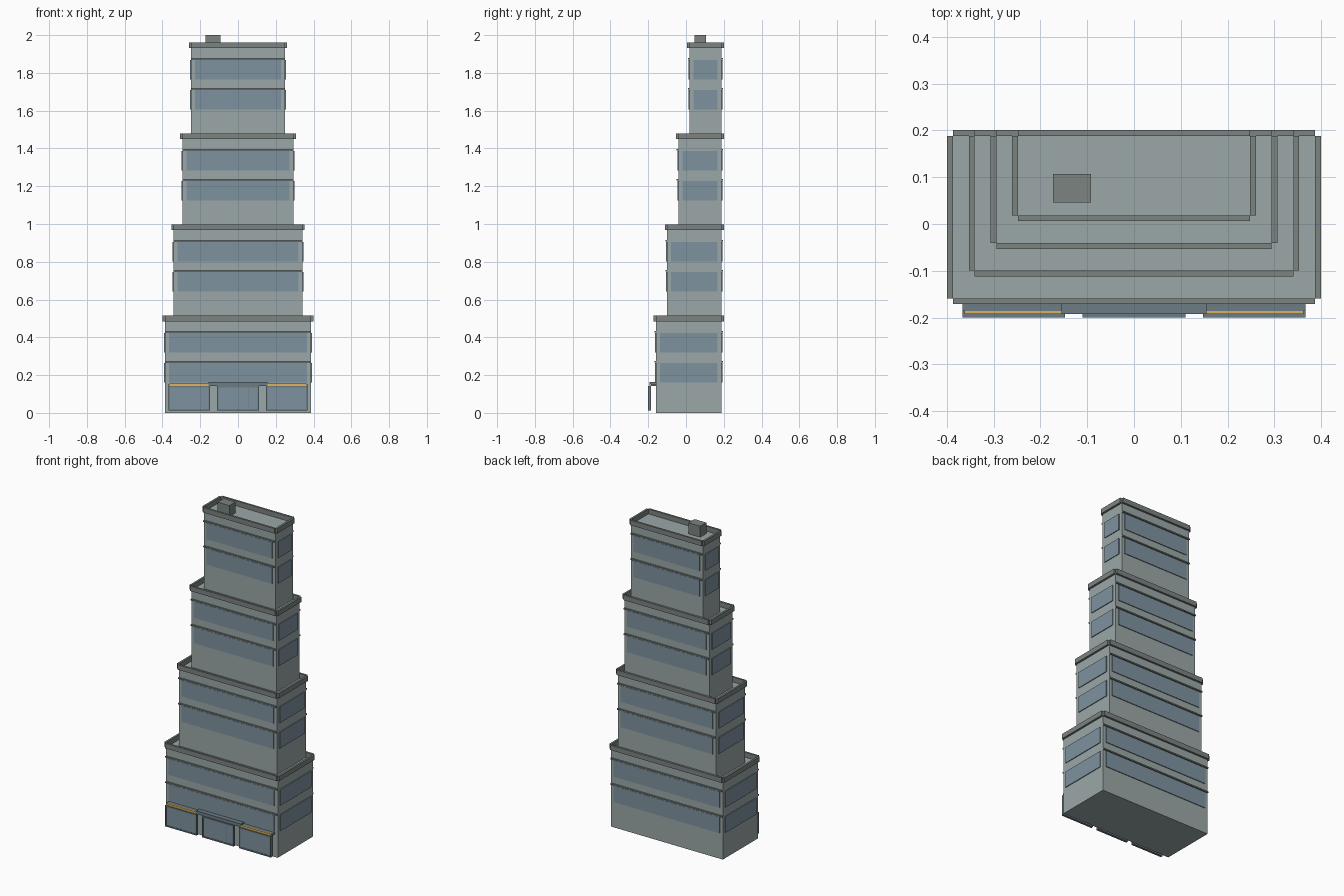
import bpy, bmesh

if "Cube" in bpy.data.objects:
    bpy.data.objects.remove(bpy.data.objects["Cube"])

def material(name, r, g, b):
    m = bpy.data.materials.new(name)
    m.diffuse_color = (r, g, b, 1)
    m.use_nodes = True
    m.node_tree.nodes["Principled BSDF"].inputs["Base Color"].default_value = m.diffuse_color
    return m

WALL = material("wall", 0.33, 0.39, 0.39)
TRIM = material("trim", 0.20, 0.23, 0.22)
GLASS = material("glass", 0.21, 0.29, 0.35)
FRAME = material("frame", 0.15, 0.20, 0.23)
GOLD = material("gold", 0.75, 0.45, 0.10)

def boxes(name, mat, items):
    """One object from axis-aligned boxes (x0, x1, y0, y1, z0, z1)."""
    bm = bmesh.new()
    for x0, x1, y0, y1, z0, z1 in items:
        for v in bmesh.ops.create_cube(bm, size=1)["verts"]:
            v.co = (x1 if v.co.x > 0 else x0,
                    y1 if v.co.y > 0 else y0,
                    z1 if v.co.z > 0 else z0)
    me = bpy.data.meshes.new(name)
    bm.to_mesh(me)
    bm.free()
    me.materials.append(mat)
    ob = bpy.data.objects.new(name, me)
    bpy.context.collection.objects.link(ob)
    return ob

BACK = 0.188      # shared rear wall plane
RAIL = 0.0125     # parapet thickness
PROUD = 0.005     # how far the glass stands off the wall

base = 0.0
for i in range(4):
    n = f"tier_{i + 1}"
    w = 0.387 - 0.0463 * i
    front = -0.159 + 0.0592 * i
    roof = 0.485 + 0.482 * i

    # setback block
    boxes(n + "_block", WALL, [(-w, w, front, BACK, base, roof)])

    # parapet rails with open corners
    z = (roof, roof + 0.031)
    boxes(n + "_parapet", TRIM, [
        (-w, w, front - RAIL, front, *z), (-w, w, BACK, BACK + RAIL, *z),
        (-w - RAIL, -w, front, BACK, *z), (w, w + RAIL, front, BACK, *z)])

    # ribbon windows on four sides, ledges on front and back
    glass, ledges = [], []
    for floor in range(2):
        top = roof - 0.063 - 0.159 * floor
        z = (top - 0.102, top)
        m = 0.021
        glass += [(-w + m, w - m, front - PROUD, front + 0.002, *z),
                  (-w + m, w - m, BACK - 0.002, BACK + PROUD, *z),
                  (-w - PROUD, -w + 0.002, front + m, BACK - m, *z),
                  (w - 0.002, w + PROUD, front + m, BACK - m, *z)]
        z = (top + 0.003, top + 0.011)
        ledges += [(-w, w, front - 0.009, front, *z),
                   (-w, w, BACK, BACK + 0.009, *z)]
    boxes(n + "_windows", GLASS, glass)
    boxes(n + "_ledges", TRIM, ledges)
    base = roof

# rooftop plant box
boxes("roof_unit", TRIM, [(-0.173, -0.092, 0.046, 0.107, roof, 2.0)])

# street-level shopfront bays: frame bars around glass
for name, x0, x1 in (("left_shop", -0.367, -0.148),
                     ("entrance", -0.11, 0.11),
                     ("right_shop", 0.148, 0.367)):
    b, z0, z1 = 0.008, 0.012, 0.143
    y = (-0.2, -0.185)
    bars = [(x0, x0 + b, *y, z0, z1), (x1 - b, x1, *y, z0, z1),
            (x0 + b, x1 - b, *y, z0, z0 + b), (x0 + b, x1 - b, *y, z1 - b, z1)]
    if name == "entrance":
        bars.append((0.055, 0.059, -0.198, -0.187, z0 + b, z1 - b))
    boxes(name + "_frame", FRAME, bars)
    boxes(name + "_glass", GLASS,
          [(x0 + b, x1 - b, -0.197, -0.188, z0 + b, z1 - b)])

# canopy and gold sign strips
boxes("entrance_canopy", FRAME, [(-0.155, 0.155, -0.193, -0.159, 0.143, 0.163)])
boxes("shop_canopies", FRAME, [(s - 0.106, s + 0.106, -0.186, -0.159, 0.143, 0.153)
                               for s in (-0.261, 0.261)])
boxes("sign_strips", GOLD, [(s - 0.104, s + 0.104, -0.193, -0.186, 0.143, 0.155)
                            for s in (-0.259, 0.259)])
